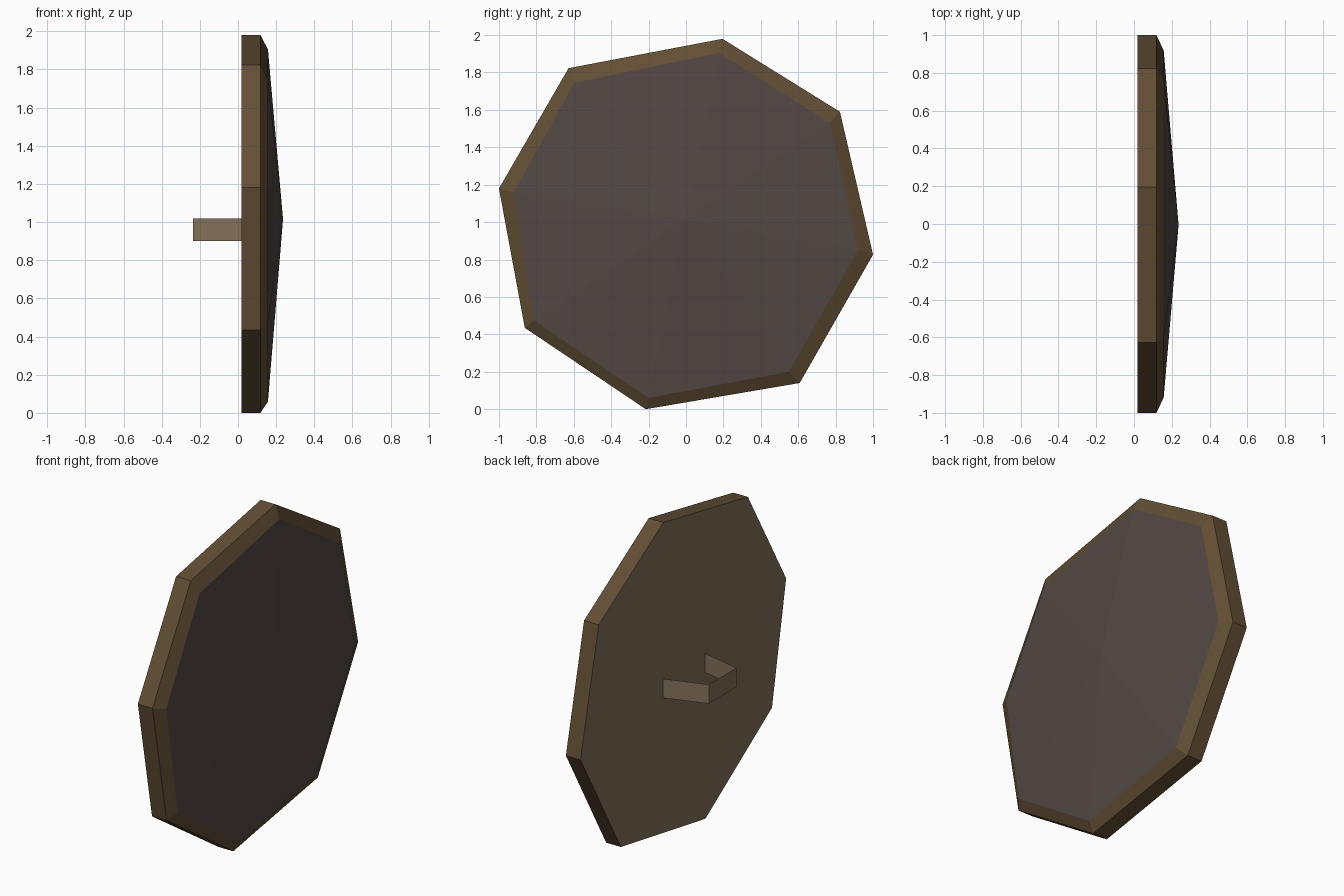
import bpy
import bmesh

cube = bpy.data.objects.get("Cube")
if cube:
    bpy.data.objects.remove(cube, do_unlink=True)


def material(name, srgb):
    """Flat material from an sRGB colour."""
    colour = [c / 12.92 if c < 0.04 else ((c + 0.055) / 1.055) ** 2.4 for c in srgb] + [1]
    mat = bpy.data.materials.new(name)
    mat.use_nodes = True
    mat.diffuse_color = colour
    bsdf = mat.node_tree.nodes["Principled BSDF"]
    bsdf.inputs["Base Color"].default_value = colour
    bsdf.inputs["Roughness"].default_value = 0.9
    return mat


rim_wood = material("dark wood", (0.385, 0.305, 0.205))
pale_wood = material("pale wood", (0.51, 0.44, 0.35))
hide = material("dark hide", (0.325, 0.284, 0.267))


def add_object(name, bm, mat):
    mesh = bpy.data.meshes.new(name)
    bm.to_mesh(mesh)
    bm.free()
    mesh.materials.append(mat)
    obj = bpy.data.objects.new(name, mesh)
    bpy.context.collection.objects.link(obj)
    return obj


def ring(bm, outline, x):
    return [bm.verts.new((x, y, z)) for y, z in outline]


def bridge(bm, a, b):
    for i in range(len(a)):
        j = (i + 1) % len(a)
        bm.faces.new((a[i], a[j], b[j], b[i]))


# Slightly uneven hand-cut octagons, as (y, z), counter-clockwise from +x
outer = [(0.195, 1.98), (-0.628, 1.823), (-1.0, 1.18), (-0.862, 0.435),
         (-0.215, 0.0), (0.608, 0.14), (1.0, 0.826), (0.823, 1.59)]
inner = [(0.178, 1.905), (-0.597, 1.745), (-0.92, 1.16), (-0.813, 0.475),
         (-0.20, 0.06), (0.55, 0.20), (0.92, 0.85), (0.77, 1.53)]
BACK, EDGE, FACE, PEAK = 0.018, 0.118, 0.157, 0.236

# Rim: straight edge band and bevelled lip
bm = bmesh.new()
back, edge, lip = ring(bm, outer, BACK), ring(bm, outer, EDGE), ring(bm, inner, FACE)
bridge(bm, back, edge)
bridge(bm, edge, lip)
add_object("shield_rim", bm, rim_wood)

# Front: shallow eight-sided cone
bm = bmesh.new()
base = ring(bm, inner, FACE)
peak = bm.verts.new((PEAK, -0.005, 1.015))
for i in range(len(base)):
    bm.faces.new((base[i], base[(i + 1) % len(base)], peak))
add_object("shield_face", bm, hide)

# Back: flat board
bm = bmesh.new()
bm.faces.new(ring(bm, outer, BACK)[::-1])
add_object("shield_back", bm, pale_wood)

# Handle: thin bent strap
bm = bmesh.new()
path = [(BACK, 0.20), (-0.236, 0.115), (-0.236, -0.155), (BACK, -0.21)]
low, high = [[bm.verts.new((x, y, z)) for x, y in path] for z in (0.902, 1.02)]
for i in range(len(path) - 1):
    bm.faces.new((low[i + 1], low[i], high[i], high[i + 1]))
add_object("handle_strap", bm, pale_wood)
